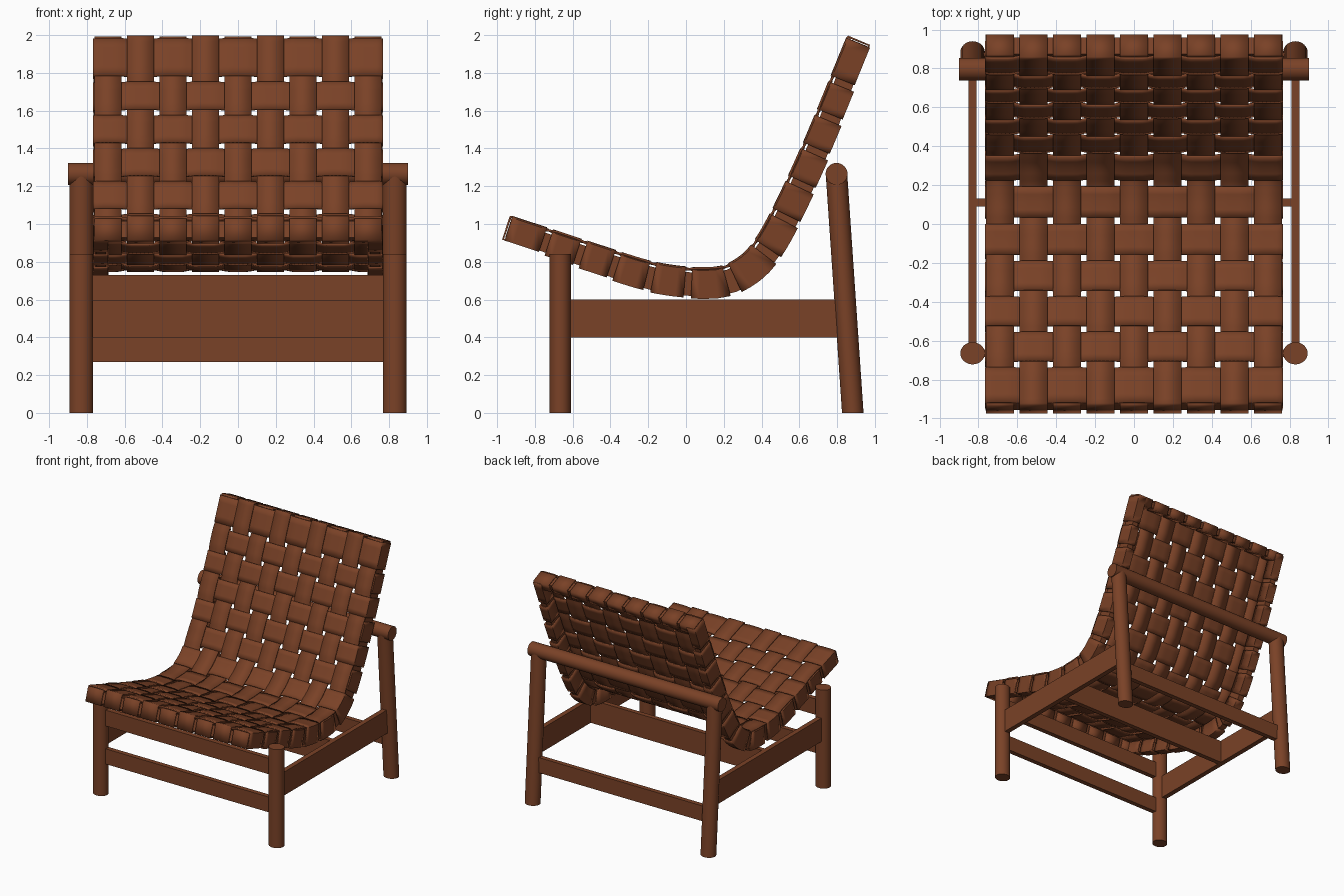
import bpy, bmesh, math
from mathutils import Vector

if "Cube" in bpy.data.objects:
    bpy.data.objects.remove(bpy.data.objects["Cube"])

mat = bpy.data.materials.new("saddle brown")
mat.diffuse_color = (0.195, 0.054, 0.020, 1)
mat.use_nodes = True
mat.node_tree.nodes["Principled BSDF"].inputs["Base Color"].default_value = mat.diffuse_color


def add(name, verts, faces, smooth=True):
    me = bpy.data.meshes.new(name)
    me.from_pydata(verts, [], faces)
    me.materials.append(mat)
    bm = bmesh.new()
    bm.from_mesh(me)
    bmesh.ops.recalc_face_normals(bm, faces=bm.faces)
    bm.to_mesh(me)
    bm.free()
    ob = bpy.data.objects.new(name, me)
    bpy.context.collection.objects.link(ob)
    if smooth:
        bpy.ops.object.select_all(action='DESELECT')
        ob.select_set(True)
        bpy.context.view_layer.objects.active = ob
        bpy.ops.object.shade_smooth_by_angle(angle=math.radians(35))
    return ob


def loft(name, rings, closed=True, smooth=True):
    """Skin a list of equal rings; closed rings get end caps."""
    n = len(rings[0])
    verts = [p for r in rings for p in r]
    faces = []
    for a in range(len(rings) - 1):
        for b in range(n if closed else n - 1):
            c = (b + 1) % n
            faces.append((a*n + b, a*n + c, (a + 1)*n + c, (a + 1)*n + b))
    if closed:
        faces += [tuple(range(n)), tuple(range(len(verts) - n, len(verts)))]
    return add(name, verts, faces, smooth)


def box(name, x0, x1, y0, y1, z0, z1):
    loft(name, [[(x, y0, z0), (x, y1, z0), (x, y1, z1), (x, y0, z1)] for x in (x0, x1)],
         smooth=False)


def leg(name, x, y0, y1, z1):
    """Round post with level ends, leaning from y0 to y1."""
    loft(name, [[(x + .063*math.cos(t*math.pi/16), y + .057*math.sin(t*math.pi/16), z)
                 for t in range(32)] for y, z in ((y0, 0), (y1, z1))])


# ---- wooden base ----
for side, s in (("left", -1), ("right", 1)):
    leg("front_leg_" + side, s*.83, -.665, -.665, .84)
    leg("rear_leg_" + side, s*.83, .883, .797, 1.26)
    box("side_rail_" + side, s*.83 - .021, s*.83 + .021, -.64, .83, .40, .60)
loft("back_rest_bar", [[(x, .797 + .058*math.cos(t*math.pi/16), 1.265 + .058*math.sin(t*math.pi/16))
                        for t in range(32)] for x in (-.9, .9)])
box("front_upper_stretcher", -.8, .8, -.685, -.645, .595, .73)
box("front_lower_stretcher", -.8, .8, -.685, -.645, .27, .40)
box("rear_lower_stretcher", -.8, .8, .842, .882, .27, .40)
box("middle_stretcher", -.82, .82, .09, .13, .40, .597)

# ---- seat profile: smooth curve through key points, front edge to top ----
KEY = [Vector(p) for p in [(-.925, 1.045), (-.46, .892), (-.17, .802), (.08, .772), (.24, .802),
                           (.385, .952), (.6, 1.39), (.85, 1.993)]]
ext = [2*KEY[0] - KEY[1]] + KEY + [2*KEY[-1] - KEY[-2]]
pts = []
for k in range(len(KEY) - 1):
    a, b, c, d = ext[k:k + 4]
    for q in range(40):
        t = q/40
        pts.append(.5*(2*b + (c - a)*t + (2*a - 5*b + 4*c - d)*t*t + (3*b - a - 3*c + d)*t**3))
pts.append(KEY[-1])
arc = [0]
for a, b in zip(pts, pts[1:]):
    arc.append(arc[-1] + (b - a).length)
L = arc[-1]


def curve(s):
    k = next((i for i in range(1, len(arc)) if arc[i] >= s), len(arc) - 1)
    return pts[k - 1].lerp(pts[k], (s - arc[k - 1])/(arc[k] - arc[k - 1]))


def P(x, s, o):
    """Point at width x, arc length s, offset o along the upward normal."""
    sc = min(max(s, 0), L)
    t = (curve(min(sc + .03, L)) - curve(max(sc - .03, 0))).normalized()
    p = curve(sc) + t*(s - sc) + Vector((-t.y, t.x))*o
    return Vector((x, p.x, p.y))


def depth(s):
    return .128 + .037*math.sin(math.pi*min(max(s/L, 0), 1))


# ---- seat frame hidden inside the straps ----
N = 48
for side, m in (("left", -1), ("right", 1)):
    rings = []
    for k in range(N + 1):
        s = .008 + (L - .016)*k/N
        rings.append([P(m*x, s, o) for x, o in ((.70, -.03), (.752, -.03), (.752, .008 - depth(s)),
                                                (.70, .008 - depth(s)))])
    loft("seat_frame_side_" + side, rings)
for name, s0, s1 in (("front", .006, .055), ("top", L - .055, L - .006)):
    loft("seat_frame_" + name, [[P(x, s, o) for s, o in ((s0, -.03), (s1, -.03), (s1, -.12), (s0, -.12))]
                                for x in (-.75, .75)])

# ---- woven straps ----
PX, NX, NS = .172, 9, 13             # pitch across, strap counts
FIRST, LAST = .217, L - .24          # first and last gap along the profile
PS = (LAST - FIRST)/(NS - 2)


def weave(phase, sign):
    return -.013 + .007*sign*max(-1, min(1, 1.7*math.cos(math.pi*phase)))


def strap(name, rows):
    ob = loft(name, rows, closed=False)
    so = ob.modifiers.new("thickness", 'SOLIDIFY')
    so.thickness, so.offset = .012, 0


# cross straps wrap round the side frame
for j in range(NS):
    a = FIRST + (j - 1)*PS + .017 if j else .008
    b = FIRST + j*PS - .017 if j < NS - 1 else L - .008
    sign = (-1)**j
    M = 72
    rows = []
    for k in range(5):
        s = a + (b - a)*k/4
        d = depth((a + b)/2)
        end = weave(.757/PX, sign)
        prof = [(-.692, -.04), (-.692, -d), (-.76, -d), (-.762, end - .004)]
        prof += [(x, weave(x/PX, sign)) for x in (-.754 + 1.508*i/M for i in range(M + 1))]
        prof += [(.762, end - .004), (.76, -d), (.692, -d), (.692, -.04)]
        rows.append([P(x, s, o) for x, o in prof])
    strap("cross_strap_%d" % (j + 1), rows)

# long straps wrap round the front and top bars
for i in range(-4, 5):
    sign = -(-1)**i
    M = 110

    def off(s):
        return weave(min(max((s - FIRST)/PS + .5, 0), NS - 1), sign)
    d0, d1 = depth(0) + .004, depth(L)
    prof = [(.064, -.04), (.064, -d0), (-.002, -d0), (-.002, off(0) - .004)]
    prof += [(s, off(s)) for s in (.005 + (L - .01)*k/M for k in range(M + 1))]
    prof += [(L + .002, off(L) - .004), (L + .002, -d1), (L - .064, -d1), (L - .064, -.04)]
    strap("long_strap_%d" % (i + 5), [[P(i*PX + w, s, o) for s, o in prof] for w in (-.072, .072)])
